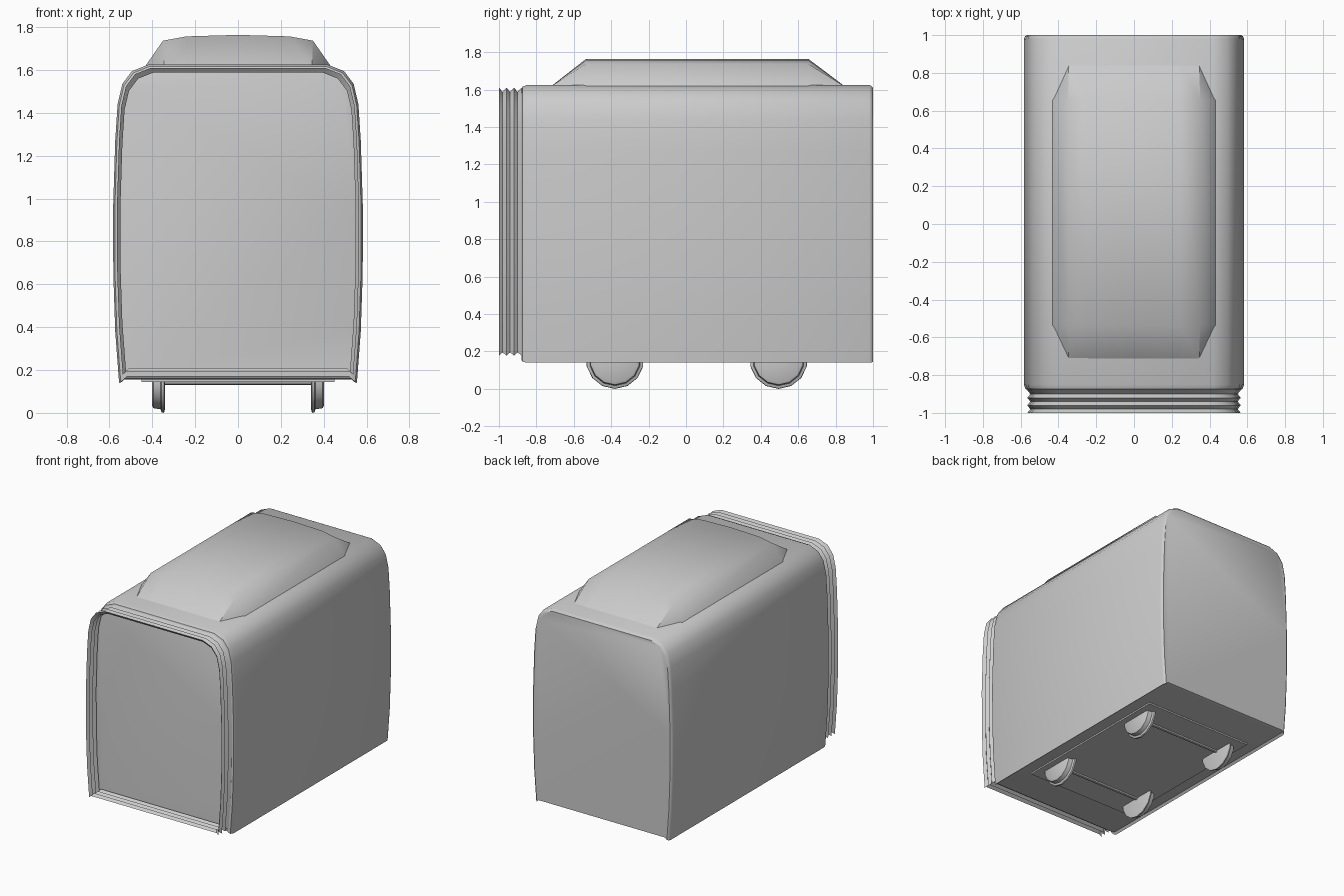
import bpy, bmesh, math
from mathutils import Matrix

cube = bpy.data.objects.get("Cube")
if cube:
    bpy.data.objects.remove(cube, do_unlink=True)

grey = bpy.data.materials.new("plain_grey")
grey.use_nodes = True
colour = (0.6, 0.6, 0.6, 1)
grey.diffuse_color = colour
grey.node_tree.nodes["Principled BSDF"].inputs["Base Color"].default_value = colour


def finish(name, bm, angle=35):
    bmesh.ops.remove_doubles(bm, verts=bm.verts, dist=0.0005)
    bmesh.ops.recalc_face_normals(bm, faces=bm.faces)
    mesh = bpy.data.meshes.new(name)
    bm.to_mesh(mesh)
    bm.free()
    mesh.materials.append(grey)
    obj = bpy.data.objects.new(name, mesh)
    bpy.context.collection.objects.link(obj)
    bpy.ops.object.select_all(action='DESELECT')
    obj.select_set(True)
    bpy.context.view_layer.objects.active = obj
    bpy.ops.object.shade_smooth_by_angle(angle=math.radians(angle))
    return obj


def loft(name, rings, caps=True, angle=35):
    bm = bmesh.new()
    loops = [[bm.verts.new(p) for p in ring] for ring in rings]
    n = len(loops[0])
    for a, b in zip(loops, loops[1:]):
        for i in range(n):
            j = (i + 1) % n
            bm.faces.new((a[i], a[j], b[j], b[i]))
    if caps:
        bm.faces.new(loops[0])
        bm.faces.new(loops[-1])
    return finish(name, bm, angle)


# Half cross-section of the carriage, from the lower lip to the roof
LOW, HIGH, WIDE = 0.14, 1.625, 0.583
half = [(0.54, 0.155), (0.555, 0.14), (0.573, 0.38), (0.582, 0.65),
        (0.583, 0.95), (0.573, 1.27), (0.562, 1.44), (0.54, 1.535),
        (0.495, 1.595), (0.42, 1.625)]
section = half + [(-x, z) for x, z in reversed(half)]


def ring(y, inset, low=LOW, high=HIGH):
    sx, sz = 1 - inset / WIDE, (high - low) / (HIGH - LOW)
    return [(x * sx, y, low + (z - LOW) * sz) for x, z in section]


# Carriage body with softened ends
loft("carriage_body", [
    ring(-0.88, 0.022, 0.155, 1.602), ring(-0.873, 0.008, 0.145, 1.616),
    ring(-0.85, 0), ring(0.98, 0), ring(0.993, 0.006, 0.142, 1.618),
    ring(1.0, 0.015, 0.145, 1.61)])

# Open folded gangway at the front
folds = []
for i in range(7):
    crest = i % 2 == 0
    folds.append(ring(-1 + 0.02 * i, 0.018 if crest else 0.034,
                      0.178 if crest else 0.195, 1.61 if crest else 1.588))
loft("gangway_bellows", folds, caps=False, angle=30)

# Roof unit: arched top with sloping ends
arch = [(0.435, 1.615), (0.35, 1.737), (0.24, 1.757), (0, 1.764),
        (-0.24, 1.757), (-0.35, 1.737), (-0.435, 1.615)]


def roof_end(y):
    return [(max(-0.345, min(0.345, x)), y, 1.615) for x, z in arch]


def roof_arch(y):
    return [(x, y, z) for x, z in arch]


loft("roof_unit", [roof_end(-0.725), roof_arch(-0.535),
                   roof_arch(0.655), roof_end(0.852)], caps=False, angle=45)

# Shallow plate below the floor
bm = bmesh.new()
bmesh.ops.create_cube(bm, size=1, matrix=Matrix.Translation((0, 0.055, 0.152))
                      @ Matrix.Diagonal((0.9, 1.3, 0.016, 1)))
finish("underfloor_plate", bm)


# Flanged wheels and axles
def turned(name, y, z, stations, sides):
    rings = []
    for x, r in stations:
        rings.append([(x, y + r * math.sin(2 * math.pi * i / sides),
                       z - r * math.cos(2 * math.pi * i / sides))
                      for i in range(sides)])
    return loft(name, rings)


for end, y in (("front", -0.38), ("rear", 0.495)):
    for side, s in (("left", 1), ("right", -1)):
        turned(f"{end}_{side}_wheel", y, 0.155,
               [(s * 0.34, 0.135), (s * 0.345, 0.155), (s * 0.356, 0.153),
                (s * 0.362, 0.138), (s * 0.395, 0.133), (s * 0.402, 0.12)], 14)
    turned(f"{end}_axle", y, 0.145, [(-0.35, 0.014), (0.35, 0.014)], 8)
